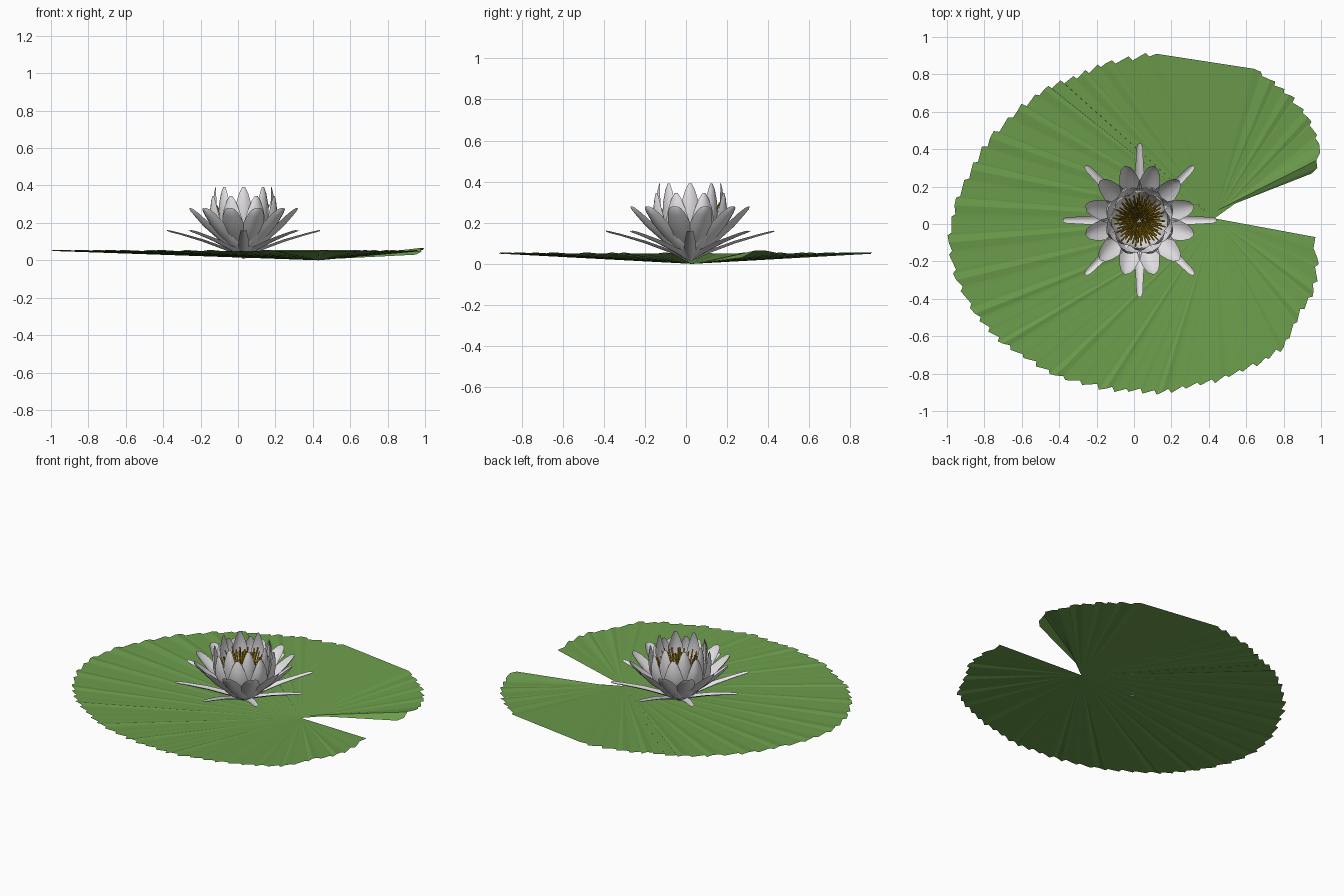
import bpy, math, random
from mathutils import Vector

if "Cube" in bpy.data.objects:
    bpy.data.objects.remove(bpy.data.objects["Cube"])

random.seed(4)
CX, CY = 0.03, 0.02          # flower centre


def material(name, col):
    m = bpy.data.materials.new(name)
    m.diffuse_color = (*col, 1)
    m.use_nodes = True
    m.node_tree.nodes["Principled BSDF"].inputs["Base Color"].default_value = m.diffuse_color
    return m


GREEN = material("pad green", (0.150, 0.335, 0.072))
WHITE = material("petal white", (0.78, 0.76, 0.78))
GOLD = material("stamen gold", (0.55, 0.32, 0.01))


def add_mesh(name, verts, faces, mat, smooth=False):
    me = bpy.data.meshes.new(name)
    me.from_pydata(verts, [], faces)
    me.materials.append(mat)
    if smooth:
        me.shade_smooth()
    ob = bpy.data.objects.new(name, me)
    bpy.context.collection.objects.link(ob)
    return ob


# Lily pad: ragged rim fanned out from the apex of the notch
outline = [(.99, .43), (.93, .57), (.83, .69), (.73, .77), (.64, .83), (.12, .91), (-.15, .86),
           (-.28, .80), (-.48, .72), (-.62, .61), (-.77, .46), (-.87, .29), (-.96, .10),
           (-.99, -.10), (-.95, -.30), (-.85, -.48), (-.70, -.64), (-.42, -.81),
           (-.15, -.88), (.15, -.90), (.46, -.83), (.68, -.74), (.80, -.66), (.88, -.49),
           (.96, -.36), (.98, -.18)]
rim = [(.95, .27, .030), (.98, .30, .045), (.975, .34, .066), (.995, .38, .066)]
for i, (a, b) in enumerate(zip(outline, outline[1:])):
    a, b = Vector(a), Vector(b)
    d = b - a
    rim.append((*a, .056))
    if d.length > 0.4:       # the one clean straight stretch
        continue
    n = max(1, round(d.length / 0.085))
    for k in range(n):       # saw teeth: short step inward, then back out
        for f, off in ((.45, .012), (.62, -.014)):
            p = a + d * ((k + f) / n) + Vector((d.y, -d.x)).normalized() * -off * random.uniform(.5, 1.1)
            rim.append((max(-1, min(1, p.x)), p.y, .05))
rim += [(.98, -.18, .05), (.96, -.13, .05), (.97, -.07, .05)]
apex = [(.43, .03, 0), (.44, .07, .004)]
verts = apex + rim
N = len(rim)
faces = [(0, i + 2, i + 3) for i in range(N - 1)]
faces[:4] = [(1, i + 2, i + 3) for i in range(4)]
faces.append((0, 1, 6))
add_mesh("lily_pad", verts, faces, GREEN)


# Petals: (radius, height, half width) profile swept around the flower centre
def petal_ring(name, count, start, profile, cup, cols=4):
    verts, faces = [], []
    for k in range(count):
        ang = math.radians(start) + 2 * math.pi * k / count
        ca, sa = math.cos(ang), math.sin(ang)
        base = len(verts)
        for j, (r, z, w) in enumerate(profile):
            r0, z0, _ = profile[max(j - 1, 0)]
            r1, z1, _ = profile[min(j + 1, len(profile) - 1)]
            t = Vector((r1 - r0, z1 - z0)).normalized()
            for c in range(cols + 1):
                u = 2 * c / cols - 1
                lift = cup * w * u * u          # edges curl towards the centre
                rr, zz, s = r - t.y * lift, z + t.x * lift, w * u
                verts.append((CX + rr * ca - s * sa, CY + rr * sa + s * ca, zz))
        for j in range(len(profile) - 1):
            for c in range(cols):
                a = base + j * (cols + 1) + c
                faces.append((a, a + 1, a + cols + 2, a + cols + 1))
    return add_mesh(name, verts, faces, WHITE, True)


petal_ring("sepals", 8, 0,
           [(.0, .012, .012), (.10, .055, .030), (.22, .10, .026), (.34, .137, .019), (.39, .15, .017),
            (.41, .157, .010)], .5)
petal_ring("outer_petals", 12, 15,
           [(.0, .008, .012), (.07, .06, .036), (.15, .12, .056), (.22, .18, .056), (.27, .235, .043),
            (.295, .265, .028), (.30, .278, .012)], .45)
petal_ring("middle_petals", 8, 22.5,
           [(.0, .01, .012), (.09, .06, .04), (.155, .13, .062), (.185, .20, .062), (.19, .27, .045),
            (.185, .32, .025), (.18, .345, .008)], .45)
petal_ring("inner_petals", 8, 0,
           [(.0, .015, .012), (.08, .07, .035), (.135, .14, .052), (.16, .22, .055), (.163, .30, .042),
            (.158, .36, .024), (.15, .392, .008)], .45)

# Stamens: a dense tuft of thin square rods leaning outwards
verts, faces = [], []
for i in range(110):
    ang = i * 2.39996
    q = math.sqrt((i + .5) / 110)
    d = Vector((math.cos(ang), math.sin(ang), 0))
    side = Vector((-d.y, d.x, 0))
    foot = Vector((CX, CY, .05)) + d * .04 * q
    tip = Vector((CX, CY, .0)) + d * (.02 + .125 * q) + Vector((0, 0, random.uniform(.24, .305)))
    up = (tip - foot).normalized()
    out = up.cross(side)
    b = len(verts)
    for p, s in ((foot, .0025), (tip, .0045)):
        verts += [p + side * s, p + out * s, p - side * s, p - out * s]
    faces += [(b + k, b + (k + 1) % 4, b + 4 + (k + 1) % 4, b + 4 + k) for k in range(4)]
    faces.append((b + 4, b + 5, b + 6, b + 7))
add_mesh("stamens", verts, faces, GOLD)
